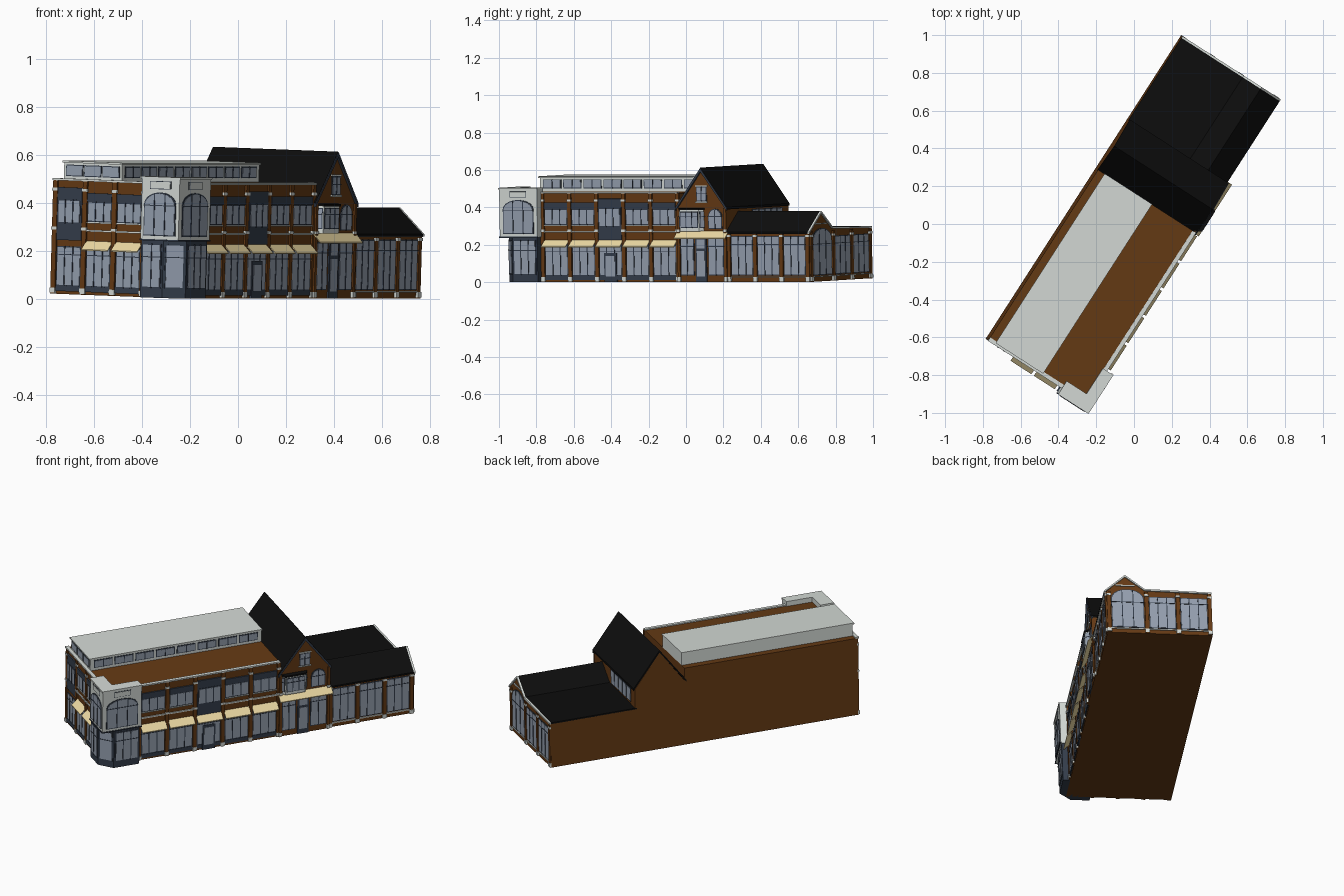
import bpy, bmesh, math
from mathutils import Vector

if "Cube" in bpy.data.objects:
    bpy.data.objects.remove(bpy.data.objects["Cube"])

COL = {"brick": (.13, .042, .007), "slate": (.035, .048, .072), "glass": (.30, .35, .43),
       "stone": (.66, .70, .67), "black": (.004, .004, .004), "canvas": (.85, .70, .37)}
MATS = {}
for k, c in COL.items():
    MATS[k] = bpy.data.materials.new(k)
    MATS[k].diffuse_color = (*c, 1)

ANG = math.atan2(1.60, 1.03)
U = Vector((math.cos(ANG), math.sin(ANG), 0))    # along the long street
V = Vector((U.y, -U.x, 0))                       # across, toward the street
ORG = Vector((-.78, -.60, 0))
R, E, TILT = .605, 1.893, .033                   # street wall, end wall, slight lean
parts = {}


def place(s, t, z):
    return ORG + U * s + V * (t + TILT * z) + Vector((0, 0, z + TILT * (.652 - t)))


def prism(name, mat, pts, off):
    """Extrude a polygon given in (s, t, z) by an offset in (s, t, z)."""
    bm = parts.setdefault((name, mat), bmesh.new())
    a = [bm.verts.new(place(*p)) for p in pts]
    b = [bm.verts.new(place(*(Vector(p) + Vector(off)))) for p in pts]
    n = len(pts)
    bm.faces.new(a)
    bm.faces.new(b[::-1])
    for i in range(n):
        bm.faces.new((a[i], b[i], b[(i + 1) % n], a[(i + 1) % n]))


def plan(name, mat, pts, z0, z1):
    prism(name, mat, [(s, t, z0) for s, t in pts], (0, 0, z1 - z0))


def block(name, mat, s0, s1, t0, t1, z0, z1):
    plan(name, mat, [(s0, t0), (s1, t0), (s1, t1), (s0, t1)], z0, z1)


# A face is (origin s, origin t, direction s, t, outward normal s, t)
def fpoly(name, mat, f, pts, d0, d1):
    ox, oy, dx, dy, nx, ny = f
    prism(name, mat, [(ox + dx * a + nx * d0, oy + dy * a + ny * d0, z) for a, z in pts],
          (nx * (d1 - d0), ny * (d1 - d0), 0))


def fbox(name, mat, f, a0, a1, z0, z1, d0, d1):
    fpoly(name, mat, f, [(a0, z0), (a1, z0), (a1, z1), (a0, z1)], d0, d1)


def outline(a0, a1, z0, z1, rise):
    if not rise:
        return [(a0, z0), (a1, z0), (a1, z1), (a0, z1)]
    c, h = (a0 + a1) / 2, (a1 - a0) / 2
    return [(a0, z0), (a1, z0)] + [(c + h * math.cos(i * math.pi / 10),
            z1 - rise + rise * math.sin(i * math.pi / 10)) for i in range(11)]


def window(f, a0, a1, z0, z1, n=3, rise=0, transom=None, g=.005, frame="slate"):
    fpoly("window_frames", frame, f, outline(a0, a1, z0, z1, rise), -.004, .003)
    fpoly("window_glass", "glass", f, outline(a0 + g, a1 - g, z0 + g, z1 - g, rise), -.002, .005)
    for i in range(1, n):
        a = a0 + (a1 - a0) * i / n
        fbox("window_bars", frame, f, a - g / 2, a + g / 2, z0, z1 - rise * .15, 0, .007)
    if transom:
        fbox("window_bars", frame, f, a0, a1, transom - .002, transom + .002, 0, .007)


def awning(f, a0, a1, z, drop=.035, out=.036):
    ox, oy, dx, dy, nx, ny = f
    prof = [(0, z), (out, z - drop), (out, z - drop - .005), (0, z - .006)]
    prism("awnings", "canvas", [(ox + dx * a0 + nx * d, oy + dy * a0 + ny * d, h) for d, h in prof],
          (dx * (a1 - a0), dy * (a1 - a0), 0))


def pier(f, a, top, marks, w=.011):
    fbox("piers", "brick", f, a - w, a + w, 0, top, 0, .008)
    for z in marks:
        fbox("pier_stones", "stone", f, a - w - .002, a + w + .002, z, z + .012, 0, .011)
    fbox("pier_stones", "stone", f, a - w - .002, a + w + .002, .004, .026, 0, .011)


STREET = (0, R, 1, 0, 0, 1)
FRONT = (0, 0, 0, 1, -1, 0)
END = (E, 0, 0, 1, 1, 0)

# Main two-storey block
block("main_block", "brick", 0, 1.065, 0, R, 0, .475)
fbox("cornice", "stone", STREET, .195, 1.065, .473, .482, -.01, .012)
fbox("cornice", "stone", FRONT, 0, .465, .473, .482, -.01, .012)
fbox("string_course", "stone", STREET, .195, 1.065, .264, .272, 0, .007)
fbox("string_course", "stone", FRONT, 0, .465, .264, .272, 0, .007)


def bay(f, a0, a1, tall, door):
    a0, a1 = a0 + .013, a1 - .013
    if tall:
        fbox("tall_bay_panel", "slate", f, a0, a1, .225, .445, 0, .008)
        window((f[0] + f[4] * .007, f[1] + f[5] * .007) + f[2:], a0 + .004, a1 - .004, .295, .395, 3)
    else:
        window(f, a0, a1, .305, .39, 3)
        fbox("lintels", "slate", f, a0, a1, .39, .425, 0, .008)
        fbox("sills", "stone", f, a0, a1, .299, .305, 0, .008)
    window(f, a0, a1, .033, .20, 3, transom=.165)
    fbox("stall_risers", "slate", f, a0, a1, .012, .035, 0, .006)
    if door:
        c, h = (a0 + a1) / 2, (a1 - a0) * .27
        fbox("street_door", "slate", f, c - h, c + h, 0, .155, 0, .009)
        fbox("door_glass", "glass", f, c - h + .01, c + h - .01, .03, .14, 0, .011)


B = .172
for i in range(6):
    pier(STREET, .2 + B * i, .475, (.268, .43))
    if i < 5:
        bay(STREET, .2 + B * i, .2 + B * (i + 1), i == 2, i == 2)
        awning(STREET, .2 + B * i + .008, .2 + B * (i + 1) - .008, .225)
for i in range(4):
    pier(FRONT, .012 + .147 * i, .475, (.268, .43))
    if i < 3:
        bay(FRONT, .012 + .147 * i, .159 + .147 * i, i == 0, False)
        if i:
            awning(FRONT, .02 + .147 * i, .151 + .147 * i, .225)

# Rooftop storey with strip windows
block("rooftop_storey", "stone", .008, 1.065, .043, .33, .47, .55)
block("rooftop_slab", "stone", 0, 1.067, .038, .337, .548, .556)
for i in range(8):
    window((0, .33, 1, 0, 0, 1), .03 + .128 * i, .145 + .128 * i, .492, .54, 2)
for i in range(3):
    window((.008, 0, 0, 1, -1, 0), .055 + .09 * i, .14 + .09 * i, .492, .54, 1, g=.004)

# Corner tower: chamfered glazed base with a stone upper box
base = [(.03, .465), (-.038, .465), (-.038, .575), (.03, .646), (.188, .646), (.188, .58)]
plan("tower_base", "slate", base, 0, .24)
for p, q, n in ((base[1], base[2], 2), (base[2], base[3], 1), (base[3], base[4], 3)):
    d = Vector(q) - Vector(p)
    L = d.length
    d.normalize()
    f = (p[0], p[1], d.x, d.y, -d.y, d.x)
    window(f, .008, L - .008, .04, .225, n, transom=.17)
plan("tower_upper", "stone", [(-.045, .465), (-.045, .652), (.195, .652), (.195, .59),
                              (.035, .59), (.035, .465)], .24, .505)
TF, TR = (-.045, 0, 0, 1, -1, 0), (0, .652, 1, 0, 0, 1)
for f, a0, a1 in ((TF, .48, .637), (TR, -.022, .172)):
    window(f, a0, a1, .258, .44, 3, rise=.05, transom=.385)
    c = (a0 + a1) / 2
    fbox("tower_panels", "slate", f, c - .052, c + .052, .453, .487, 0, .002)
    fbox("tower_panels", "stone", f, c - .049, c + .049, .456, .484, 0, .004)
for f, a0, a1 in ((TF, .462, .655), (TR, -.048, .198)):
    fbox("tower_cornice", "stone", f, a0, a1, .496, .505, 0, .004)
    fbox("tower_cornice", "slate", f, a0, a1, .238, .244, 0, .004)

# Tall cross-gable section
S0, S1, SP = 1.062, 1.372, 1.217
fpoly("gable_section", "brick", STREET, [(S0, 0), (S1, 0), (S1, .395), (SP, .598), (S0, .395)], -R, .008)
for e in (S0 - .008, S1 + .008):
    fpoly("gable_roof", "black", STREET, [(SP, .612), (e, .401), (e, .388), (SP, .597)], -R, .016)
    fpoly("gable_verge", "slate", STREET, [(SP, .609), (e, .398), (e, .382), (SP, .590)], .008, .019)
G = (0, R + .008, 1, 0, 0, 1)
window(G, 1.185, 1.25, .43, .51, 2, transom=.475)
fbox("gable_sill", "stone", G, 1.18, 1.255, .424, .431, 0, .008)
fbox("gable_sill", "stone", G, 1.18, 1.255, .51, .516, 0, .006)
window(G, 1.258, 1.345, .283, .392, 2, rise=.04, transom=.35)
window(G, 1.08, 1.165, .035, .235, 2, transom=.19)
window(G, 1.255, 1.355, .035, .235, 2, transom=.19)
fbox("gable_door", "slate", G, 1.175, 1.245, 0, .235, 0, .006)
fbox("gable_door_glass", "glass", G, 1.185, 1.235, .03, .165, 0, .008)
fbox("gable_door_glass", "glass", G, 1.185, 1.235, .18, .228, 0, .008)
awning(G, 1.057, 1.383, .272, .036, .034)
for a in (S0 + .008, S1 - .006):
    pier(G, a, .395, (.268,), .008)

# Oriel window on the gable
ori = [(1.072, R), (1.092, R + .033), (1.212, R + .033), (1.232, R)]
plan("oriel", "stone", ori, .272, .385)
plan("oriel_roof", "black", [(1.066, R), (1.089, R + .038), (1.215, R + .038), (1.238, R)], .385, .395)
for p, q, n in zip(ori, ori[1:], (1, 3, 1)):
    d = Vector(q) - Vector(p)
    L = d.length
    d.normalize()
    window((p[0], p[1], d.x, d.y, -d.y, d.x), .004, L - .004, .29, .378, n, transom=.35, g=.004)

# Windows above the low roof at the back of the gable
window((S1, 0, 0, 1, 1, 0), .06, .36, .295, .382, 5)

# Single-storey wing with a gabled strip along the street
prism("low_wing", "brick", [(S1 - .01, t, z) for t, z in
      ((0, 0), (R, 0), (R, .268), (.495, .366), (.385, .28), (0, .272))], (E - S1 + .01, 0, 0))
cap = [(R + .014, .268), (.495, .376), (.385, .288), (0, .279), (0, .270), (.385, .278),
       (.495, .364), (R + .014, .258)]
prism("low_wing_roof", "black", [(S1 - .01, t, z) for t, z in cap], (E - S1 + .008, 0, 0))
prism("end_coping", "stone", [(E - .002, t, z) for t, z in cap], (.011, 0, 0))
fbox("low_cornice", "stone", STREET, S1, E, .257, .266, 0, .012)
fbox("low_plinth", "stone", STREET, S1, E, .024, .03, 0, .007)
fbox("end_plinth", "stone", END, 0, R, .024, .03, 0, .006)
W = (E - S1 - .02) / 3
for i in range(4):
    pier(STREET, S1 + .01 + W * i, .26, (.24,))
    if i < 3:
        window(STREET, S1 + .023 + W * i, S1 - .003 + W * (i + 1), .034, .245, 3, transom=.2)
for a in (.012, .195, .375, R - .012):
    pier(END, a, .268, (.24,))
for a0, a1 in ((.025, .182), (.208, .362)):
    window(END, a0, a1, .034, .24, 3, transom=.2)
window(END, .39, R - .026, .034, .285, 3, rise=.06, transom=.2)
fbox("arch_band", "stone", END, .44, .55, .305, .312, 0, .006)

# Turn the collected parts into objects
for (name, mat), bm in parts.items():
    bmesh.ops.recalc_face_normals(bm, faces=bm.faces)
    me = bpy.data.meshes.new(f"{name}_{mat}")
    bm.to_mesh(me)
    bm.free()
    me.materials.append(MATS[mat])
    bpy.context.collection.objects.link(bpy.data.objects.new(f"{name}_{mat}", me))

for m in bpy.data.materials:
    if m.users and not m.is_grease_pencil:
        m.use_nodes = True
        m.node_tree.nodes["Principled BSDF"].inputs["Base Color"].default_value = m.diffuse_color
